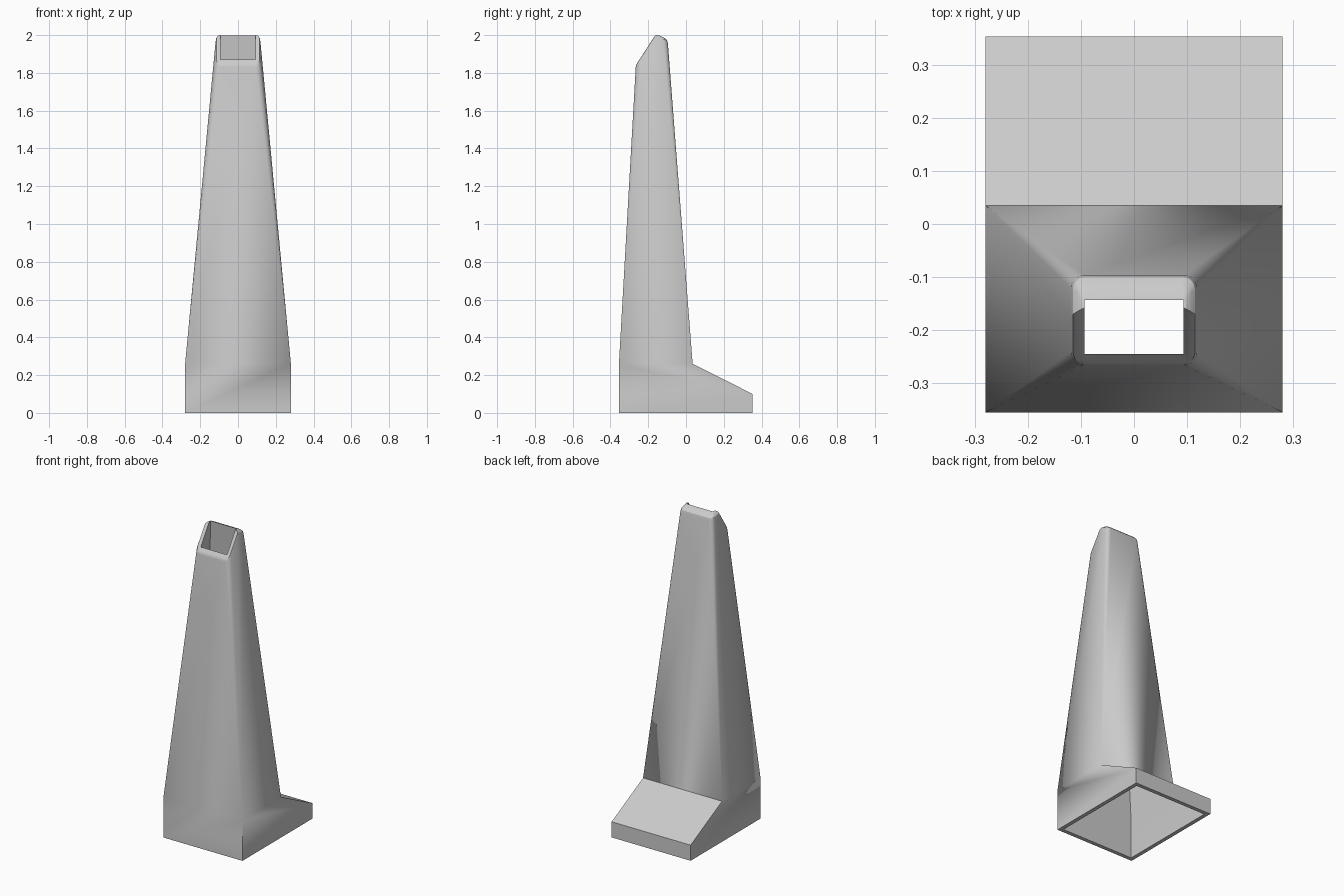
import bpy, bmesh, math

cube = bpy.data.objects.get("Cube")
if cube:
    bpy.data.objects.remove(cube)

STEPS = 6  # segments per rounded corner


def material(name, value):
    mat = bpy.data.materials.new(name)
    mat.use_nodes = True
    colour = (value, value, value, 1)
    mat.diffuse_color = colour
    mat.node_tree.nodes["Principled BSDF"].inputs["Base Color"].default_value = colour
    return mat


def height_at(y, profile):
    """Height along a side profile of (y, z) points."""
    for (ya, za), (yb, zb) in zip(profile, profile[1:]):
        if y <= yb + 1e-6:
            return za + (zb - za) * (y - ya) / (yb - ya)
    return profile[-1][1]


def ring(bm, half, profile, radius=0.0):
    """Rounded rectangle loop whose heights follow the side profile."""
    front, back = profile[0][0], profile[-1][0]
    mid = profile[1][0] if len(profile) > 2 else front
    points = []
    corners = [(1, back, -1, 0), (-1, back, -1, 90),
               (-1, front, 1, 180), (1, front, 1, 270)]
    for side, y, inward, start in corners:
        if start == 180:
            points.append((-half, mid))
        for i in range(STEPS + 1):
            a = math.radians(start + 90 * i / STEPS)
            points.append((side * (half - radius) + radius * math.cos(a),
                           y + inward * radius + radius * math.sin(a)))
    points.append((half, mid))
    return [bm.verts.new((x, y, height_at(y, profile))) for x, y in points]


bm = bmesh.new()
rings = [
    # outer foot and sloping toe
    ring(bm, 0.28, [(-0.355, 0), (0.353, 0)]),
    ring(bm, 0.28, [(-0.355, 0.26), (0.353, 0.10)]),
    # outer tower, with corners rounding towards the top
    ring(bm, 0.28, [(-0.355, 0.26), (0.035, 0.26)]),
    ring(bm, 0.119, [(-0.266, 1.832), (-0.175, 1.962), (-0.096, 1.957)], 0.025),
    # rounded slanting rim
    ring(bm, 0.115, [(-0.264, 1.843), (-0.17, 1.985), (-0.10, 1.973)], 0.023),
    ring(bm, 0.107, [(-0.259, 1.851), (-0.165, 1.996), (-0.112, 1.984)], 0.018),
    ring(bm, 0.098, [(-0.25, 1.864), (-0.16, 2.0), (-0.135, 1.996)], 0.006),
    ring(bm, 0.093, [(-0.245, 1.87), (-0.158, 2.0), (-0.143, 1.998)]),
    # inner flue and hollow foot
    ring(bm, 0.255, [(-0.33, 0.25), (0.012, 0.24)]),
    ring(bm, 0.255, [(-0.33, 0.25), (0.328, 0.082)]),
    ring(bm, 0.255, [(-0.33, 0), (0.328, 0)]),
]
rings.append(rings[0])  # underside edge closes the shell
for low, high in zip(rings, rings[1:]):
    for i in range(len(low)):
        j = (i + 1) % len(low)
        bm.faces.new((low[i], low[j], high[j], high[i]))
bmesh.ops.remove_doubles(bm, verts=bm.verts, dist=1e-5)
bmesh.ops.recalc_face_normals(bm, faces=bm.faces)

mesh = bpy.data.meshes.new("chimney_duct")
bm.to_mesh(mesh)
bm.free()
duct = bpy.data.objects.new("chimney_duct", mesh)
bpy.context.collection.objects.link(duct)
mesh.materials.append(material("light grey", 0.6))

bpy.ops.object.select_all(action="DESELECT")
duct.select_set(True)
bpy.context.view_layer.objects.active = duct
bpy.ops.object.shade_smooth_by_angle(angle=math.radians(25))
